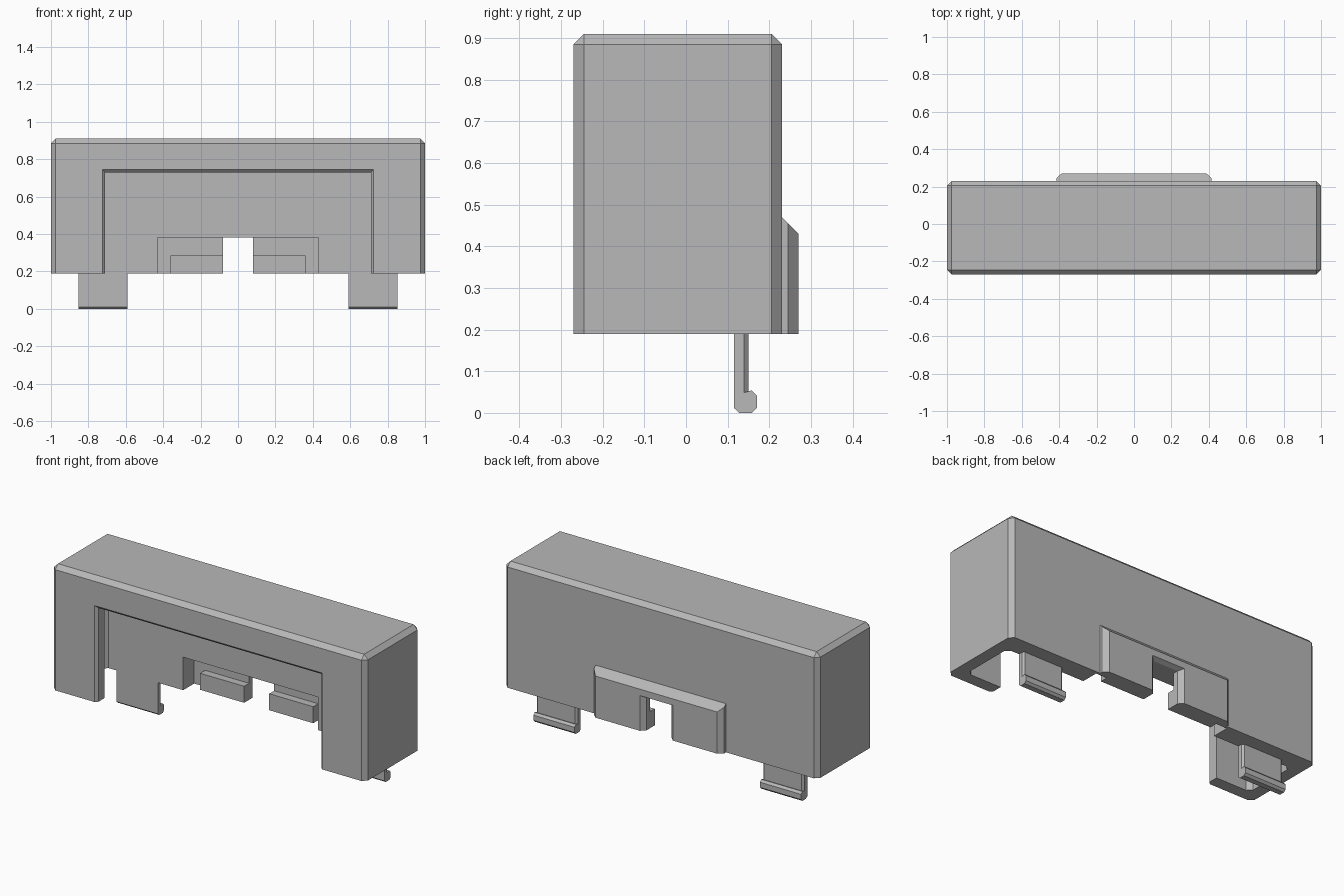
import bpy, bmesh

cube = bpy.data.objects.get("Cube")
if cube:
    bpy.data.objects.remove(cube, do_unlink=True)

grey = bpy.data.materials.new("plain grey")
grey.use_nodes = True
colour = (0.48, 0.48, 0.48, 1)
grey.diffuse_color = colour
grey.node_tree.nodes["Principled BSDF"].inputs["Base Color"].default_value = colour


def finish(name, bm):
    bmesh.ops.recalc_face_normals(bm, faces=bm.faces)
    mesh = bpy.data.meshes.new(name)
    bm.to_mesh(mesh)
    bm.free()
    mesh.materials.append(grey)
    ob = bpy.data.objects.new(name, mesh)
    bpy.context.collection.objects.link(ob)
    return ob


def box(name, x, y, z, bevel=0, pick=None):
    """Box from three ranges; bevels the edges accepted by pick."""
    bm = bmesh.new()
    bmesh.ops.create_cube(bm, size=1)
    for v in bm.verts:
        v.co = [r[0] if c < 0 else r[1] for c, r in zip(v.co, (x, y, z))]
    if bevel:
        edges = [e for e in bm.edges if pick(e)]
        bmesh.ops.bevel(bm, geom=edges, offset=bevel, segments=1, affect='EDGES')
    return finish(name, bm)


def hull(name, points):
    bm = bmesh.new()
    for p in points:
        bm.verts.new(p)
    bmesh.ops.convex_hull(bm, input=bm.verts)
    bmesh.ops.dissolve_limit(bm, angle_limit=0.01, verts=bm.verts, edges=bm.edges)
    return finish(name, bm)


def flare(name, near, far):
    """Opening cutter that widens between two (y, half width, top) outlines."""
    return hull(name, [(s * w, y, z) for y, w, top in (near, far)
                       for s in (-1, 1) for z in (0.1, top)])


def combine(target, other, operation):
    mod = target.modifiers.new("join", 'BOOLEAN')
    mod.operation, mod.solver, mod.object = operation, 'EXACT', other
    bpy.context.view_layer.update()
    graph = bpy.context.evaluated_depsgraph_get()
    mesh = bpy.data.meshes.new_from_object(target.evaluated_get(graph))
    target.modifiers.clear()
    target.data = mesh
    bpy.data.objects.remove(other, do_unlink=True)


def upright(e):
    return abs(e.verts[0].co.z - e.verts[1].co.z) > 0.01


def not_bottom(e):
    return max(v.co.z for v in e.verts) > 0.5


BASE = 0.19
# Outer housing with chamfered top and corners
shell = box("housing", (-1, 1), (-0.27, 0.23), (BASE, 0.91), 0.025, not_bottom)

# Raised rear pad with sloped top and chamfered ends
pad = hull("rear_pad", [(s * w, y, z) for s in (-1, 1) for w, y, top in
                        ((0.415, 0.20, 0.47), (0.415, 0.23, 0.47), (0.415, 0.245, 0.455),
                         (0.387, 0.27, 0.43)) for z in (BASE, top)])
combine(shell, pad, 'UNION')

# Hollow interior and the front opening with its chamfered rim
combine(shell, box("cavity", (-0.93, 0.93), (-0.2, 0.115), (0.1, 0.84), 0.025, upright),
        'DIFFERENCE')
combine(shell, box("front_opening", (-0.71, 0.71), (-0.4, -0.1), (0.1, 0.73)), 'DIFFERENCE')
combine(shell, flare("opening_chamfer", (-0.285, 0.74, 0.76), (-0.255, 0.71, 0.73)),
        'DIFFERENCE')

# Pocket inside the rear wall, with a ledge in it
combine(shell, box("pocket", (-0.43, 0.43), (0.05, 0.215), (0.1, 0.38)), 'DIFFERENCE')
combine(shell, box("ledge", (-0.36, 0.36), (0.17, 0.225), (BASE, 0.285)), 'UNION')

# Central cable notch through the rear wall
combine(shell, box("notch", (-0.08, 0.08), (0.05, 0.4), (0.1, 0.38)), 'DIFFERENCE')
combine(shell, flare("notch_chamfer", (0.245, 0.08, 0.38), (0.285, 0.12, 0.40)),
        'DIFFERENCE')

# Two snap latches with hooked feet
for side, name in ((1, "left_latch"), (-1, "right_latch")):
    xs = sorted((side * 0.59, side * 0.853))
    latch = box(name, xs, (0.115, 0.15), (0.01, 0.22), 0.011,
                lambda e: upright(e) and e.verts[0].co.y > 0.14)
    profile = ((0.115, 0.012), (0.127, 0), (0.158, 0), (0.17, 0.012),
               (0.17, 0.042), (0.158, 0.054), (0.14, 0.042), (0.115, 0.042))
    foot = hull("foot", [(x, y, z) for x in xs for y, z in profile])
    combine(latch, foot, 'UNION')
